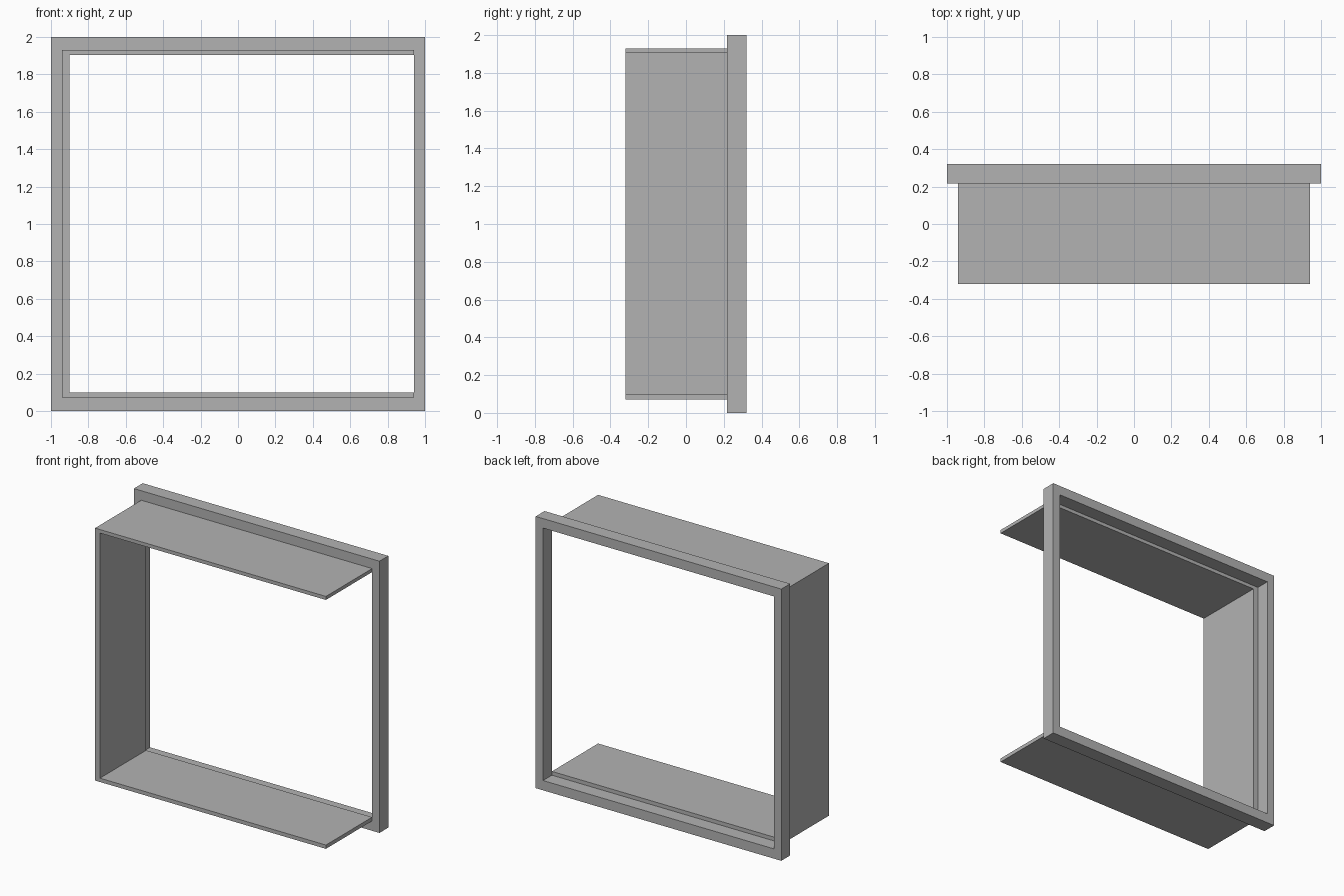
import bpy
import bmesh

cube = bpy.data.objects.get("Cube")
if cube:
    bpy.data.objects.remove(cube, do_unlink=True)

# Single plain grey
grey = bpy.data.materials.new("plain grey")
grey.use_nodes = True
colour = (0.45, 0.45, 0.45, 1)
grey.diffuse_color = colour
grey.node_tree.nodes["Principled BSDF"].inputs["Base Color"].default_value = colour


def finish(name, bm):
    bmesh.ops.recalc_face_normals(bm, faces=bm.faces)
    mesh = bpy.data.meshes.new(name)
    bm.to_mesh(mesh)
    bm.free()
    mesh.materials.append(grey)
    obj = bpy.data.objects.new(name, mesh)
    bpy.context.collection.objects.link(obj)
    return obj


def extrude_along_y(bm, faces, depth):
    made = bmesh.ops.extrude_face_region(bm, geom=faces)["geom"]
    verts = [v for v in made if isinstance(v, bmesh.types.BMVert)]
    bmesh.ops.translate(bm, verts=verts, vec=(0, depth, 0))


FRONT, JOINT, BACK = -0.32, 0.217, 0.32
SIDE, LOW, HIGH = 0.94, 0.072, 1.93   # frame opening and outside of the lining

# Square rim: a closed ring of four quads, given depth
bm = bmesh.new()


def ring(x, low, high):
    corners = [(-x, low), (x, low), (x, high), (-x, high)]
    return [bm.verts.new((cx, JOINT, cz)) for cx, cz in corners]


outer, inner = ring(1, 0, 2), ring(SIDE, LOW, HIGH)
faces = []
for i in range(4):
    j = (i + 1) % 4
    faces.append(bm.faces.new((outer[i], outer[j], inner[j], inner[i])))
extrude_along_y(bm, faces, BACK - JOINT)
finish("back_frame", bm)

# Lining: C-shaped profile, open on the left side
bm = bmesh.new()
inside, shelf_low, shelf_high = -0.90, 0.10, 1.904
profile = [(SIDE, LOW), (-SIDE, LOW), (-SIDE, HIGH), (SIDE, HIGH),
           (SIDE, shelf_high), (inside, shelf_high),
           (inside, shelf_low), (SIDE, shelf_low)]
face = bm.faces.new([bm.verts.new((x, FRONT, z)) for x, z in profile])
extrude_along_y(bm, [face], JOINT - FRONT)
finish("three_sided_lining", bm)
